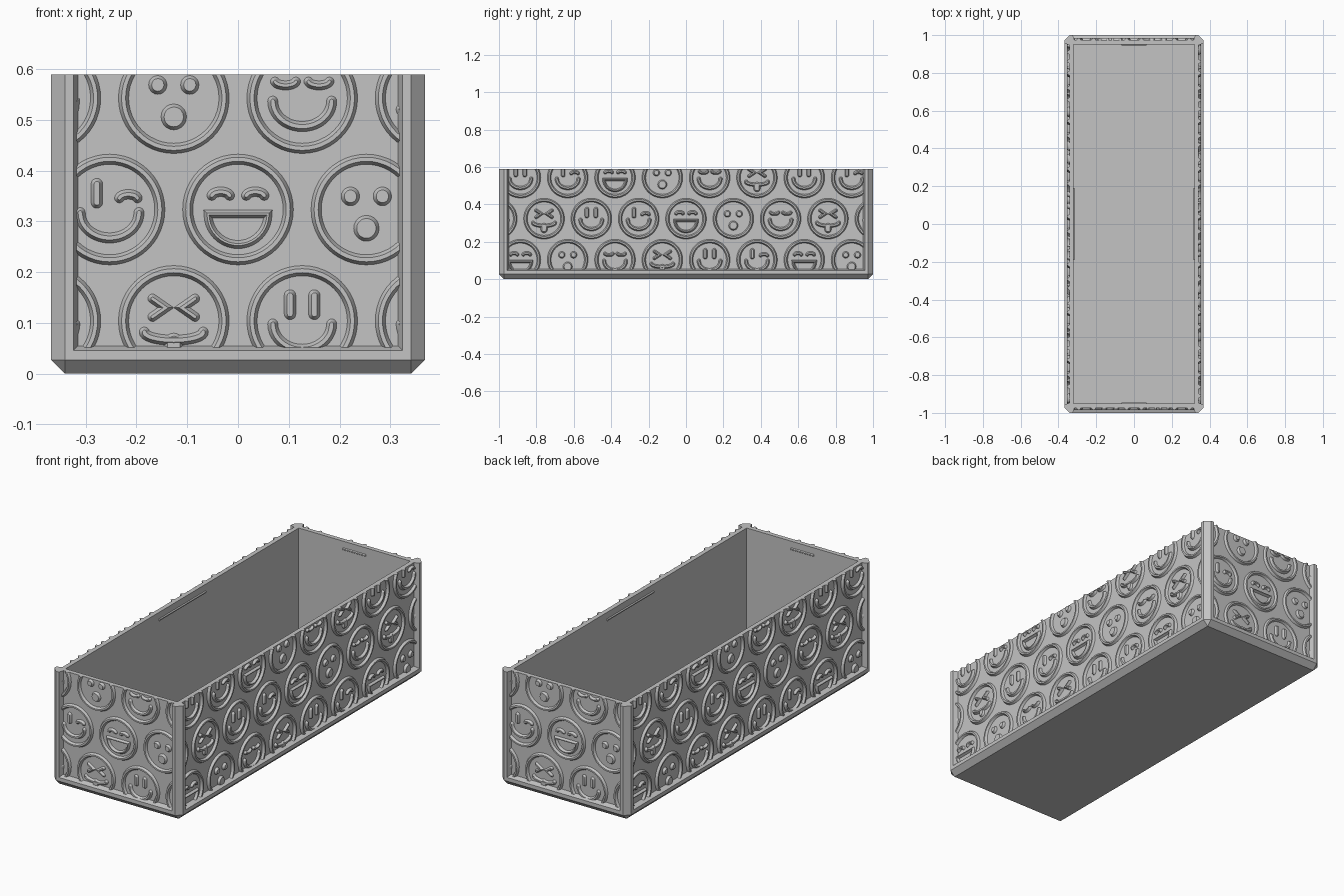
import bpy, bmesh, math
from mathutils import Vector, Matrix

cube = bpy.data.objects.get("Cube")
if cube:
    bpy.data.objects.remove(cube, do_unlink=True)

HX, HY, H = 0.368, 1.0, 0.59      # half width, half depth, height
CH, RIM, INSET, WALL = 0.027, 0.044, 0.026, 0.049
SLOPE, SILL, FLOOR = 0.009, 0.046, 0.03
PITCH, ROW = 0.253, 0.2195
RELIEF, BEVEL = 0.012, 0.006

grey = bpy.data.materials.new("plain grey")
grey.use_nodes = True
grey.diffuse_color = (0.55, 0.55, 0.55, 1)
grey.node_tree.nodes["Principled BSDF"].inputs["Base Color"].default_value = grey.diffuse_color


def finish(name, bm):
    bmesh.ops.remove_doubles(bm, verts=bm.verts, dist=1e-5)
    bmesh.ops.recalc_face_normals(bm, faces=bm.faces)
    mesh = bpy.data.meshes.new(name)
    bm.to_mesh(mesh)
    bm.free()
    mesh.materials.append(grey)
    obj = bpy.data.objects.new(name, mesh)
    bpy.context.collection.objects.link(obj)
    return obj


def loft(bm, loops, caps=True, wrap=False):
    rings = [[bm.verts.new(p) for p in loop] for loop in loops]
    n = len(rings[0])
    pairs = list(zip(rings, rings[1:])) + ([(rings[-1], rings[0])] if wrap else [])
    for a, b in pairs:
        for i in range(n):
            j = (i + 1) % n
            bm.faces.new((a[i], a[j], b[j], b[i]))
    if caps:
        bm.faces.new(rings[0])
        bm.faces.new(rings[-1])


def outline(inset, z, chamfer=0.0):
    # Rectangle with chamfered corners; zero chamfer doubles the corner points
    x, y = HX - inset, HY - inset
    pts = []
    for sx, sy in ((1, 1), (-1, 1), (-1, -1), (1, -1)):
        pair = [(sx * x, sy * (y - chamfer), z), (sx * (x - chamfer), sy * y, z)]
        pts += pair if sx == sy else pair[::-1]
    return pts


# Tray: chamfered base, sloping sill, thin walls and floor
bm = bmesh.new()
loft(bm, [outline(CH, 0), outline(0, CH, CH), outline(0, SILL, CH),
          outline(INSET, SILL + SLOPE), outline(INSET, H),
          outline(WALL, H), outline(WALL, FLOOR)])
finish("tray", bm)

# Corner posts
for sx, sy, name in ((1, 1, "back_left"), (-1, 1, "back_right"),
                     (-1, -1, "front_right"), (1, -1, "front_left")):
    section = [(RIM + SLOPE, INSET), (RIM, 0), (CH, 0), (0, CH), (0, RIM),
               (INSET, RIM + SLOPE), (INSET, INSET)]
    bm = bmesh.new()
    loft(bm, [[(sx * (HX - a), sy * (HY - b), z) for a, b in section] for z in (SILL, H)])
    finish(name + "_post", bm)


# Raised strokes, drawn in the panel plane
def offset(path, w, closed):
    out, n = [], len(path)
    for i, p in enumerate(path):
        before = path[i - 1] if closed or i > 0 else None
        after = path[(i + 1) % n] if closed or i < n - 1 else None
        d1 = (p - before).normalized() if before else (after - p).normalized()
        d2 = (after - p).normalized() if after else d1
        t = (d1 + d2).normalized()
        normal = Vector((-t.y, t.x))
        out.append(p + normal * (w / max(t.dot(d1), 0.4)))
    return out


def capsule(path, w):
    pts = offset(path, w, False)
    for end, prev, side in ((path[-1], path[-2], path[::-1]), (path[0], path[1], None)):
        t = (end - prev).normalized()
        start = math.atan2(t.y, t.x) + math.pi / 2
        for k in range(1, 10):
            a = start - math.pi * k / 10
            pts.append(end + Vector((math.cos(a), math.sin(a))) * w)
        if side:
            pts += offset(side, w, False)
    return pts


def stroke(bm, path, w=0.01, closed=False, height=RELIEF):
    path = [Vector(p) for p in path]

    def at(pts, h):
        return [(p.x, -h, p.y) for p in pts]
    if closed:
        loft(bm, [at(offset(path, o, True), h) for o, h in
                  ((w, -0.003), (w, 0), (w - BEVEL, height),
                   (BEVEL - w, height), (-w, 0), (-w, -0.003))], caps=False, wrap=True)
    else:
        loft(bm, [at(capsule(path, o), h) for o, h in
                  ((w, -0.003), (w, 0), (w - BEVEL, height))])


def arc(cx, cz, rx, rz, a0, a1, n=20):
    return [(cx + rx * math.cos(math.radians(a0 + (a1 - a0) * i / n)),
             cz + rz * math.sin(math.radians(a0 + (a1 - a0) * i / n))) for i in range(n + 1)]


def shift(path, u, v):
    return [(x + u, z + v) for x, z in path]


# Facial features
SMILE = (arc(0, -0.006, 0.058, 0.05, 180, 360), 0.01)
GRIN = arc(0, -0.009, 0.059, 0.06, 180, 360)
BAND = (arc(0, -0.022, 0.058, 0.016, 180, 360), 0.01)


def tall_eye(x):
    return ([(x, 0.014), (x, 0.05)], 0.0115)


def arch_eye(x, z):
    return (arc(x, z, 0.018, 0.009, 170, 10, 8), 0.0095)


def sag_eye(x):
    return (arc(x, 0.034, 0.021, 0.009, 190, 350, 8), 0.009)


def dot(x, z, r):
    return ([(x, z - 0.0005), (x, z + 0.0005)], r)


def squint_eye(s):
    return ([(s * 0.042, 0.044), (s * 0.016, 0.026), (s * 0.042, 0.008)], 0.009)


FACES = [
    [tall_eye(-0.024), tall_eye(0.024), SMILE],
    [tall_eye(-0.025), arch_eye(0.037, 0.021), SMILE],
    [arch_eye(-0.034, 0.026), arch_eye(0.034, 0.026), (GRIN, 0.008, True)],
    [dot(-0.0315, 0.026, 0.018), dot(0.0315, 0.026, 0.018), dot(0, -0.037, 0.025)],
    [sag_eye(-0.033), sag_eye(0.033), SMILE],
    [squint_eye(-1), squint_eye(1), BAND,
     ([(0, -0.042), (0, -0.058)], 0.018, False, RELIEF - 0.002)],
]
RING = arc(0, 0, 0.099, 0.099, 0, 360, 48)[:-1]


def clip(bm, point, normal):
    geom = bm.verts[:] + bm.edges[:] + bm.faces[:]
    bmesh.ops.bisect_plane(bm, geom=geom, plane_co=point, plane_no=normal, clear_outer=True)
    bmesh.ops.holes_fill(bm, edges=[e for e in bm.edges if e.is_boundary], sides=0)


def relief(name, half, reach, angle):
    bm = bmesh.new()
    limit = half - RIM - SLOPE + 0.003
    # Staggered rows: height, sideways offset, first face in the cycle
    for row, (slide, first) in enumerate(((0.5, 0), (0, 2), (0.5, 4))):
        v = 0.104 + row * ROW
        for k in range(-5, 6):
            u = (k + slide) * PITCH
            if abs(u) - 0.109 > limit:
                continue
            stroke(bm, shift(RING, u, v), closed=True)
            for path, *rest in FACES[(k + first) % 6]:
                stroke(bm, shift(path, u, v), *rest)
    bmesh.ops.triangulate(bm, faces=[f for f in bm.faces if len(f.verts) > 4])
    clip(bm, (limit, 0, 0), (1, 0, 0))
    clip(bm, (-limit, 0, 0), (-1, 0, 0))
    clip(bm, (0, 0, SILL + SLOPE - 0.003), (0, 0, -1))
    clip(bm, (0, 0, H), (0, 0, 1))
    bm.transform(Matrix.Rotation(angle, 4, "Z") @ Matrix.Translation((0, INSET - reach, 0)))
    obj = finish(name, bm)
    bpy.ops.object.select_all(action="DESELECT")
    obj.select_set(True)
    bpy.context.view_layer.objects.active = obj
    bpy.ops.object.shade_smooth_by_angle(angle=math.radians(25))


# Four decorated panels, each with a lid catch on its inner wall
for i, side in enumerate(("front", "left", "back", "right")):
    half, reach, catch = (HX, HY, 0.065) if i % 2 == 0 else (HY, HX, 0.19)
    relief(side + "_faces", half, reach, i * math.pi / 2)
    bm = bmesh.new()
    y = WALL - reach
    loft(bm, [[(x, y - 0.002, 0.543), (x, y + 0.005, 0.548),
               (x, y + 0.005, 0.553), (x, y - 0.002, 0.558)] for x in (-catch, catch)])
    bm.transform(Matrix.Rotation(i * math.pi / 2, 4, "Z"))
    finish(side + "_catch", bm)
